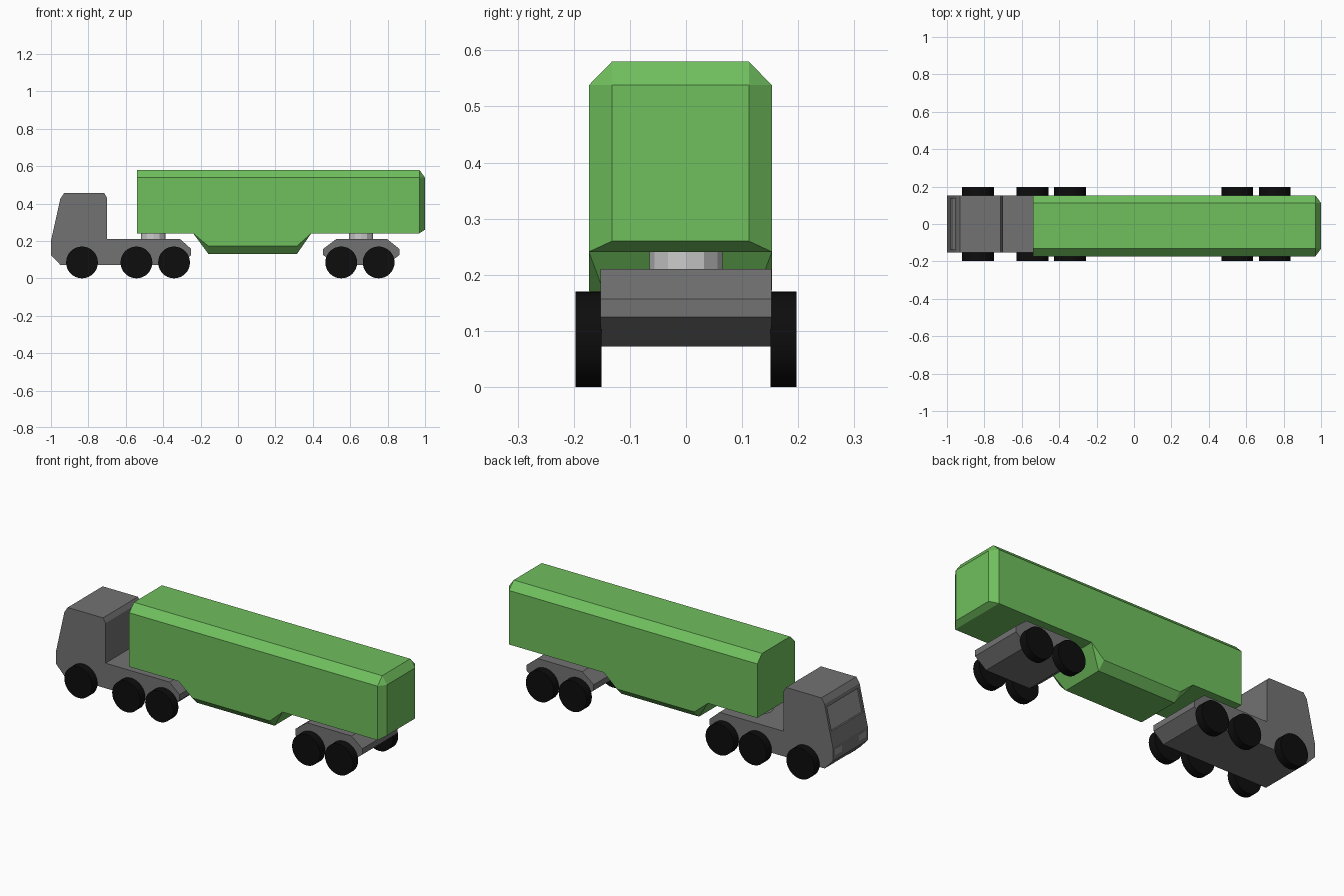
import bpy, bmesh, math
from mathutils import Vector

if "Cube" in bpy.data.objects:
    bpy.data.objects.remove(bpy.data.objects["Cube"])


def material(name, rgb):
    m = bpy.data.materials.new(name)
    m.diffuse_color = (*rgb, 1)
    m.use_nodes = True
    m.node_tree.nodes["Principled BSDF"].inputs["Base Color"].default_value = m.diffuse_color
    return m


GREEN = material("green paint", (0.16, 0.52, 0.11))
DARK = material("dark grey", (0.17, 0.17, 0.17))
LIGHT = material("light grey", (0.3, 0.3, 0.3))
BLACK = material("rubber", (0.004, 0.004, 0.004))


def finish(name, bm, mat):
    bmesh.ops.recalc_face_normals(bm, faces=bm.faces)
    me = bpy.data.meshes.new(name)
    bm.to_mesh(me)
    bm.free()
    ob = bpy.data.objects.new(name, me)
    bpy.context.collection.objects.link(ob)
    if mat:
        me.materials.append(mat)
    return ob


def prism(name, profile, y0, y1, mat=None):
    """Extrude an x-z profile from y0 to y1."""
    bm = bmesh.new()
    face = bm.faces.new([bm.verts.new((x, y0, z)) for x, z in profile])
    new = bmesh.ops.extrude_face_region(bm, geom=[face])["geom"]
    bmesh.ops.translate(bm, vec=(0, y1 - y0, 0),
                        verts=[v for v in new if isinstance(v, bmesh.types.BMVert)])
    return finish(name, bm, mat)


def hull(name, points, mat):
    """Convex solid around a few corner points."""
    bm = bmesh.new()
    for p in points:
        bm.verts.new(p)
    bmesh.ops.convex_hull(bm, input=bm.verts)
    bmesh.ops.dissolve_limit(bm, angle_limit=0.01, verts=bm.verts, edges=bm.edges)
    return finish(name, bm, mat)


def cylinder(name, loc, r, depth, sides, axis, mat=None):
    bm = bmesh.new()
    bmesh.ops.create_cone(bm, cap_ends=True, segments=sides, radius1=r, radius2=r, depth=depth)
    rot = Vector((0, 0, 1)).rotation_difference(Vector(axis)).to_matrix()
    bmesh.ops.rotate(bm, verts=bm.verts, cent=(0, 0, 0), matrix=rot)
    bmesh.ops.translate(bm, verts=bm.verts, vec=loc)
    return finish(name, bm, mat)


HALF = 0.152  # half width of cab and chassis

# Cab and tractor chassis in one profile
cab = prism("cab", [(-1, 0.125), (-1, 0.20), (-0.95, 0.425), (-0.93, 0.455),
                    (-0.715, 0.455), (-0.70, 0.43), (-0.70, 0.21), (-0.31, 0.21),
                    (-0.25, 0.157), (-0.25, 0.125), (-0.31, 0.072), (-0.95, 0.072)],
            -HALF, HALF, DARK)

# Windscreen recess with a pane set inside it
def slope_x(z):
    return -1 + (z - 0.20) * 0.05 / 0.225


def screen(d0, d1):
    return [(slope_x(0.28) + d0, 0.28), (slope_x(0.405) + d0, 0.405),
            (slope_x(0.405) + d1, 0.405), (slope_x(0.28) + d1, 0.28)]


cutter = prism("windscreen_cutter", screen(-0.05, 0.012), -0.137, 0.137)
cutter.hide_render = True
cutter.hide_set(True)
cut = cab.modifiers.new("windscreen", "BOOLEAN")
cut.object = cutter
cut.solver = "EXACT"
prism("windscreen", screen(0.009, 0.014), -0.137, 0.137, LIGHT)

# Headlights
for s in (-1, 1):
    prism("headlight", [(-1.001, 0.15), (-1.001, 0.185), (-0.99, 0.185), (-0.99, 0.15)],
          s * 0.075, s * 0.135, LIGHT)

# Rear bogie
prism("rear_bogie", [(0.455, 0.125), (0.455, 0.157), (0.525, 0.21), (0.797, 0.21),
                     (0.863, 0.157), (0.863, 0.125), (0.795, 0.072), (0.525, 0.072)],
      -HALF, HALF, DARK)

# Pivot pins under the trailer
for x in (-0.453, 0.658):
    cylinder("pivot_pin", (x, 0, 0.225), 0.065, 0.04, 12, (0, 0, 1))

# Wheels
for x in (-0.834, -0.543, -0.342, 0.552, 0.752):
    for s in (-1, 1):
        w = cylinder("wheel", (x, s * 0.174, 0.085), 0.085, 0.046, 32, (0, 1, 0), BLACK)
        w.data.shade_smooth()
        w.data.set_sharp_from_angle(angle=math.radians(35))

# Trailer body: chamfered roof edges and tapered tail
Y0, Y1, I0, I1 = -0.173, 0.153, -0.132, 0.112
section = [(Y0, 0.241), (Y0, 0.538), (I0, 0.58), (I1, 0.58), (Y1, 0.538), (Y1, 0.241)]
tail = [(1, y, z) for y in (I0, I1) for z in (0.26, 0.538)]
hull("trailer_body", [(x, y, z) for x in (-0.541, 0.97) for y, z in section] + tail, GREEN)

# Trailer belly: sloped ends and chamfered lower edges
top = [(x, y, 0.241) for x in (-0.24, 0.392) for y in (Y0, Y1)]
low = [(x, y, z) for x in (-0.158, 0.315)
       for y, z in ((Y0, 0.172), (Y1, 0.172), (I0, 0.13), (I1, 0.13))]
hull("trailer_belly", top + low, GREEN)
